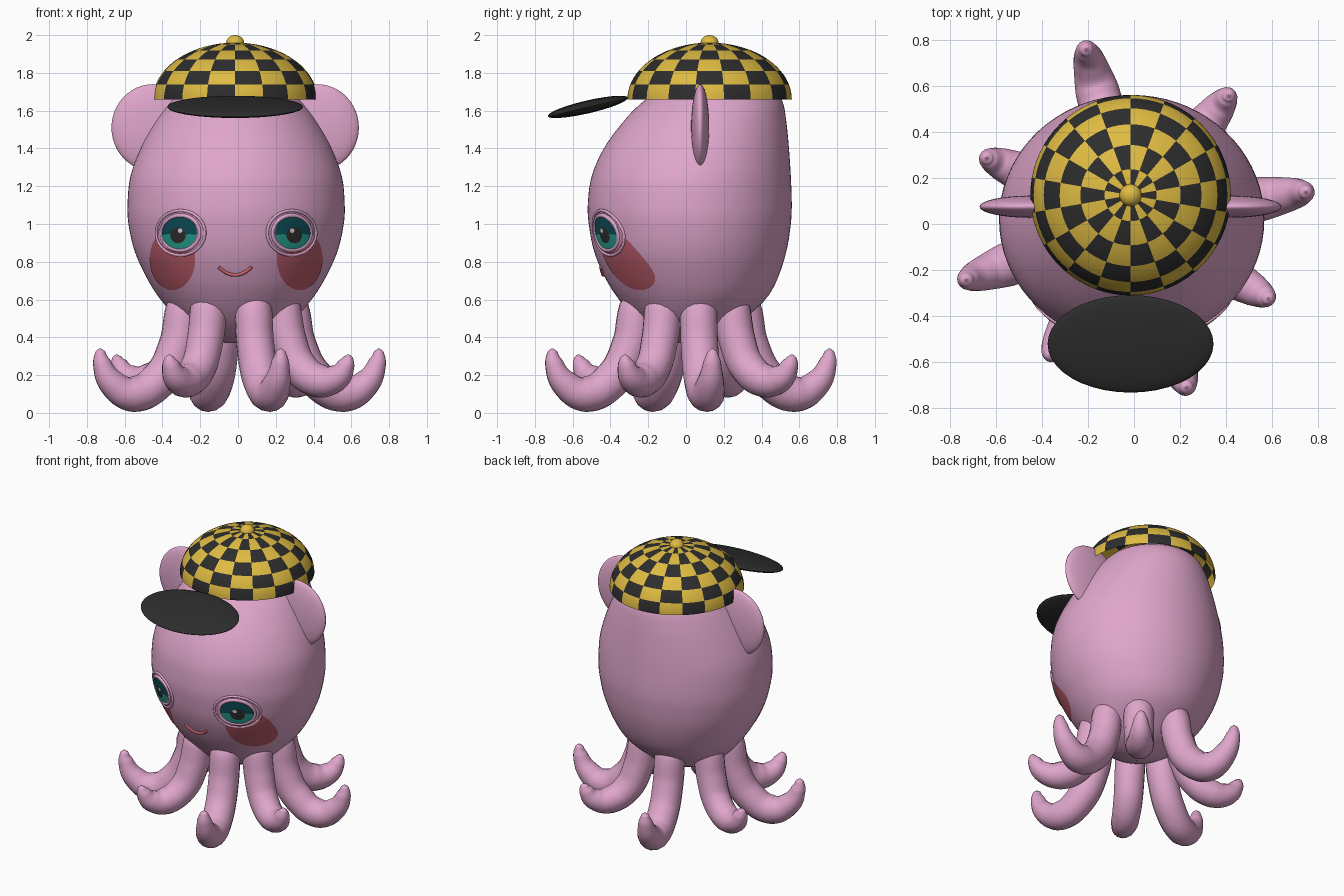
import bpy, bmesh
from math import sin, cos, pi, radians, sqrt

cube = bpy.data.objects.get("Cube")
if cube:
    bpy.data.objects.remove(cube, do_unlink=True)

X0 = -0.01          # symmetry axis of the head
CAP_Y = 0.125       # centre of the cap


def material(name, r, g, b):
    m = bpy.data.materials.new(name)
    m.use_nodes = True
    m.diffuse_color = (r, g, b, 1)
    m.node_tree.nodes["Principled BSDF"].inputs["Base Color"].default_value = (r, g, b, 1)
    return m


PINK = material("pink skin", 0.74, 0.38, 0.6)
YELLOW = material("yellow", 0.74, 0.5, 0.055)
BLACK = material("black", 0.026, 0.026, 0.026)
BLUSH = material("blush red", 0.52, 0.11, 0.15)
DARK_TEAL = material("dark teal", 0.004, 0.075, 0.095)
TEAL = material("teal", 0.02, 0.33, 0.26)
LIP = material("lip red", 0.6, 0.12, 0.15)
SHINE = material("eye shine", 0.8, 0.65, 0.72)


def finish(name, bm, *mats):
    bmesh.ops.recalc_face_normals(bm, faces=bm.faces[:])
    me = bpy.data.meshes.new(name)
    bm.to_mesh(me)
    bm.free()
    for m in mats:
        me.materials.append(m)
    for p in me.polygons:
        p.use_smooth = True
    ob = bpy.data.objects.new(name, me)
    bpy.context.collection.objects.link(ob)
    return ob


def loft(bm, rings, closed_ends=True):
    """Skin a list of rings of points; returns rows of quads."""
    rows = [[bm.verts.new(p) for p in ring] for ring in rings]
    n = len(rows[0])
    for j, (a, b) in enumerate(zip(rows, rows[1:])):
        for i in range(n):
            k = (i + 1) % n
            bm.faces.new((a[i], a[k], b[k], b[i]))
    if closed_ends:
        bm.faces.new(rows[0])
        bm.faces.new(rows[-1])


def ellipsoid(name, centre, size, mat, tilt=0):
    bm = bmesh.new()
    bmesh.ops.create_uvsphere(bm, u_segments=40, v_segments=24, radius=1)
    ob = finish(name, bm, mat)
    ob.location, ob.scale, ob.rotation_euler = centre, size, (tilt, 0, 0)
    return ob


def tube(name, points, mat, depth=1.0, cyclic=False):
    """Round tube through points of (position, radius)."""
    cu = bpy.data.curves.new(name, "CURVE")
    cu.dimensions = "3D"
    cu.bevel_depth, cu.bevel_resolution = depth, 6
    cu.use_fill_caps = True
    sp = cu.splines.new("BEZIER")
    sp.resolution_u = 8
    sp.bezier_points.add(len(points) - 1)
    for bp, (co, r) in zip(sp.bezier_points, points):
        bp.co, bp.radius = co, r
        bp.handle_left_type = bp.handle_right_type = "AUTO"
    sp.use_cyclic_u = cyclic
    cu.materials.append(mat)
    ob = bpy.data.objects.new(name, cu)
    bpy.context.collection.objects.link(ob)
    return ob


# Head profile: height, half width, front y, back y
HEAD = [(0.37, 0.06, -0.04, 0.08), (0.42, 0.2, -0.17, 0.2), (0.5, 0.31, -0.27, 0.31),
        (0.6, 0.4, -0.355, 0.42), (0.7, 0.465, -0.42, 0.48), (0.85, 0.535, -0.485, 0.53),
        (1.0, 0.57, -0.515, 0.555), (1.1, 0.575, -0.52, 0.56), (1.25, 0.56, -0.5, 0.555),
        (1.4, 0.505, -0.435, 0.545), (1.55, 0.425, -0.325, 0.53), (1.65, 0.355, -0.225, 0.51),
        (1.72, 0.29, -0.12, 0.46), (1.82, 0.1, 0.03, 0.25)]


def slope(i, k):
    a, b = HEAD[max(i - 1, 0)], HEAD[min(i + 1, len(HEAD) - 1)]
    return (b[k] - a[k]) / (b[0] - a[0])


def head_at(z):
    """Smoothly interpolated half width, front y and back y."""
    i = max(j for j in range(len(HEAD) - 1) if HEAD[j][0] <= z)
    a, b = HEAD[i], HEAD[i + 1]
    h = b[0] - a[0]
    t = (z - a[0]) / h
    return [(1 + 2 * t) * (1 - t) ** 2 * a[k] + t * (1 - t) ** 2 * h * slope(i, k)
            + t * t * (3 - 2 * t) * b[k] - t * t * (1 - t) * h * slope(i + 1, k)
            for k in (1, 2, 3)]


def on_face(x, z, lift):
    """Point on the front of the head, raised by lift."""
    w, f, b = head_at(z)
    u = min(abs(x - X0) / w, 0.99)
    y = (f + b) / 2 - (b - f) / 2 * sqrt(1 - u * u)
    return (x + lift * (x - X0) / w, y - lift, z)


# Head
bm = bmesh.new()
rings = []
STEPS = 64
for j in range(STEPS + 1):
    z = HEAD[0][0] + (HEAD[-1][0] - HEAD[0][0]) * j / STEPS
    w, f, b = head_at(z)
    rings.append([(X0 + w * cos(2 * pi * i / 72), (f + b) / 2 + (b - f) / 2 * sin(2 * pi * i / 72), z)
                  for i in range(72)])
loft(bm, rings)
finish("head", bm, PINK)


def patch(name, cx, cz, rx, rz, lift, mats, split=None):
    """Thin oval plate hugging the face; faces below split use the second colour."""
    bm = bmesh.new()
    loft(bm, [[on_face(cx + rx * r / 10 * cos(2 * pi * i / 40), cz + rz * r / 10 * sin(2 * pi * i / 40), lift)
               for i in range(40)] for r in range(1, 11)], False)
    bm.verts.ensure_lookup_table()
    bm.faces.new(bm.verts[:40])
    if split is not None:
        for fc in bm.faces:
            fc.material_index = int(fc.calc_center_median().z < split)
    finish(name, bm, *mats)


# Face details, mirrored
for side, s in (("right", -1), ("left", 1)):
    def px(d):
        return X0 + s * d
    patch(side + "_blush", px(0.335), 0.815, 0.12, 0.165, 0.003, [BLUSH])
    patch(side + "_eyelid", px(0.285), 0.945, 0.125, 0.095, 0.005, [PINK])
    patch(side + "_iris", px(0.297), 0.955, 0.092, 0.088, 0.008, [DARK_TEAL, TEAL], 0.945)
    patch(side + "_pupil", px(0.302), 0.94, 0.04, 0.042, 0.011, [BLACK])
    patch(side + "_eye_shine", px(0.29), 0.965, 0.012, 0.012, 0.013, [SHINE])
    for part, grow, r in (("lid_rim", 1.0, 0.011), ("lid_fold", 1.28, 0.008)):
        tube(side + "_" + part,
             [(on_face(px(0.293 + 0.1 * grow * cos(a * pi / 8)), 0.953 + 0.092 * grow * sin(a * pi / 8), 0.002), 1)
              for a in range(16)], PINK, r, True)

# Smile
tube("mouth", [(on_face(X0 - 0.005 + 0.087 * t, 0.73 + 0.042 * t * t, 0.003), 1)
               for t in (-1, -0.5, 0, 0.5, 1)], LIP, 0.009)

# Ears
for side, s in (("right", -1), ("left", 1)):
    ellipsoid(side + "_ear", (-0.015 + s * 0.435, 0.075, 1.51), (0.22, 0.048, 0.23), PINK)

# Tentacles: (distance out, height, radius)
LONG = [(0.25, 0.64, 0.06), (0.29, 0.55, 0.1), (0.33, 0.36, 0.1), (0.43, 0.18, 0.1), (0.58, 0.1, 0.095),
        (0.7, 0.16, 0.073), (0.758, 0.27, 0.047), (0.765, 0.325, 0.026), (0.765, 0.342, 0.004)]
SHORT = [(0.25, 0.64, 0.06), (0.28, 0.55, 0.1), (0.32, 0.38, 0.098), (0.39, 0.24, 0.095), (0.51, 0.17, 0.09),
         (0.62, 0.19, 0.07), (0.675, 0.26, 0.045), (0.685, 0.295, 0.025), (0.685, 0.31, 0.004)]
for n, angle in enumerate((9, 52, 105, 157, 200, 239, 288, 330)):
    a = radians(angle)
    tube("tentacle_%d" % (n + 1), [((X0 + d * cos(a), 0.02 + d * sin(a), z), r)
                                   for d, z, r in (SHORT if n % 2 else LONG)], PINK)

# Chequered cap: 18 sectors by 6 rows
SECTORS, ROWS, SUB = 18, 6, 4
COLS = SECTORS * SUB
bm = bmesh.new()
rings = []
for j in range(ROWS * SUB + 1):
    e = min(pi / 2 * j / (ROWS * SUB), pi / 2 - 0.004)
    rings.append([(-0.015 + 0.435 * cos(e) * cos(2 * pi * i / COLS - pi / 2),
                   CAP_Y + 0.435 * cos(e) * sin(2 * pi * i / COLS - pi / 2),
                   1.66 + 0.3 * sin(e)) for i in range(COLS)])
loft(bm, rings, False)
for k, fc in enumerate(bm.faces):
    fc.material_index = (k % COLS // SUB + k // COLS // SUB) % 2
finish("cap", bm, YELLOW, BLACK)

# Cap button and brim
ellipsoid("cap_button", (-0.015, CAP_Y, 1.957), (0.048, 0.048, 0.043), YELLOW)
ellipsoid("cap_brim", (-0.015, -0.52, 1.62), (0.36, 0.217, 0.034), BLACK, radians(13))
